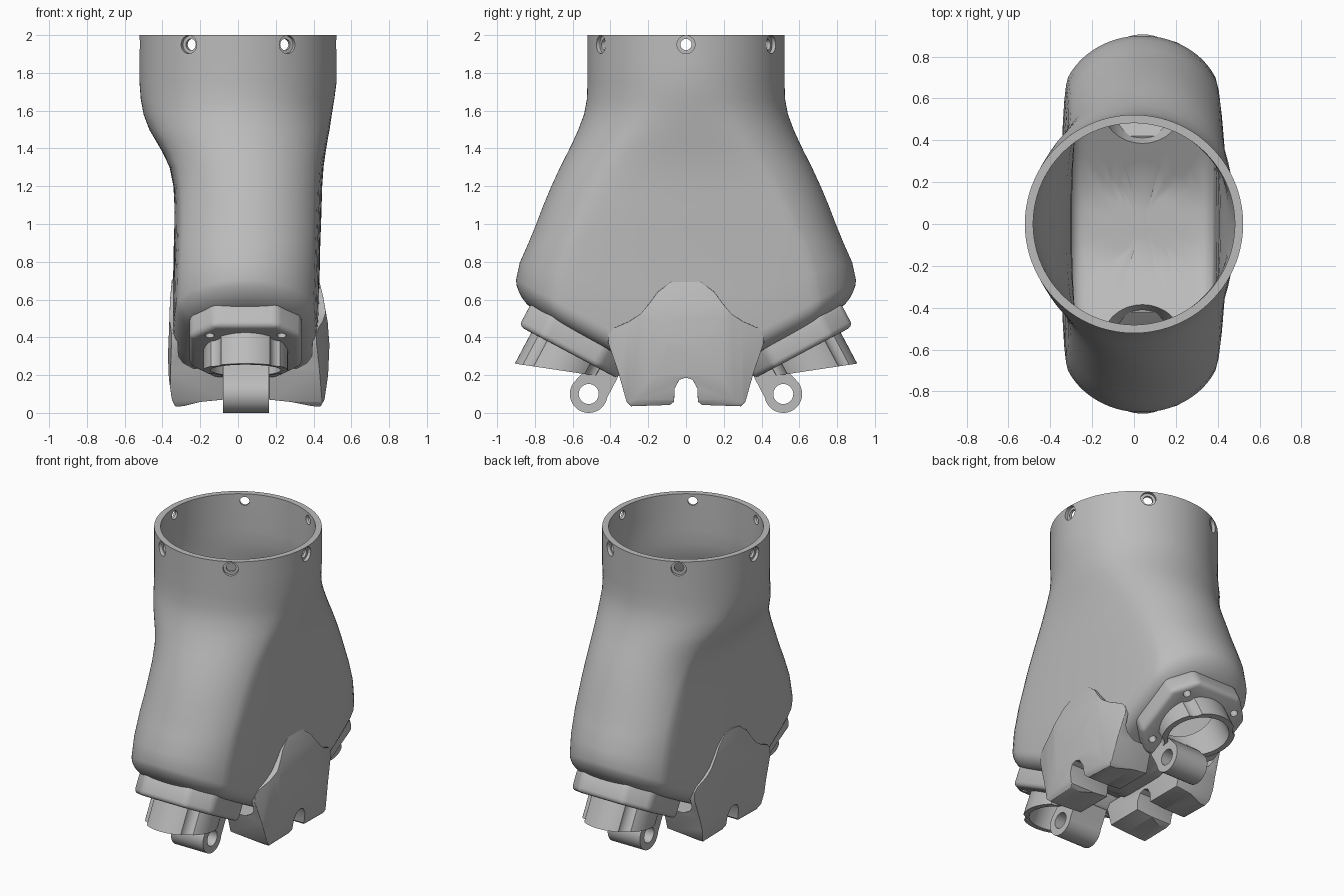
import bpy, bmesh, math
from mathutils import Matrix, Vector

if "Cube" in bpy.data.objects:
    bpy.data.objects.remove(bpy.data.objects["Cube"])

grey = bpy.data.materials.new("plain_grey")
grey.use_nodes = True
grey.diffuse_color = (0.5, 0.5, 0.5, 1)
grey.node_tree.nodes["Principled BSDF"].inputs["Base Color"].default_value = (0.5, 0.5, 0.5, 1)

MID = 0.04                      # centre of the lower body in x
TILT = math.radians(28)         # slope of the two underside faces
SIN, COS, TAN = math.sin(TILT), math.cos(TILT), math.tan(TILT)


def finish(bm, name):
    bmesh.ops.recalc_face_normals(bm, faces=bm.faces)
    mesh = bpy.data.meshes.new(name)
    bm.to_mesh(mesh)
    bm.free()
    mesh.materials.append(grey)
    ob = bpy.data.objects.new(name, mesh)
    bpy.context.collection.objects.link(ob)
    return ob


def select(ob):
    bpy.ops.object.select_all(action="DESELECT")
    bpy.context.view_layer.objects.active = ob
    ob.select_set(True)


def modify(ob, kind, **settings):
    mod = ob.modifiers.new(kind.lower(), kind)
    for key, value in settings.items():
        setattr(mod, key, value)
    select(ob)
    bpy.ops.object.modifier_apply(modifier=mod.name)


def combine(ob, tool, operation="DIFFERENCE", keep=False):
    modify(ob, "BOOLEAN", object=tool, operation=operation, solver="EXACT")
    if not keep:
        bpy.data.objects.remove(tool)


def smooth(ob):
    select(ob)
    bpy.ops.object.shade_smooth_by_angle(angle=math.radians(35))


def prism(name, points, lo, hi, frame=Matrix()):
    """Polygon in the frame's first two axes, extruded along its third."""
    bm = bmesh.new()
    a, b = [[bm.verts.new(frame @ Vector((u, v, w))) for u, v in points] for w in (lo, hi)]
    bm.faces.new(a)
    bm.faces.new(b)
    for i in range(len(a)):
        j = (i + 1) % len(a)
        bm.faces.new((a[i], a[j], b[j], b[i]))
    return finish(bm, name)


def circle(radius, count=40, u=0, v=0):
    return [(u + radius * math.cos(math.tau * i / count + .07),
             v + radius * math.sin(math.tau * i / count + .07)) for i in range(count)]


def frame(x_axis, y_axis, z_axis, origin=(0, 0, 0)):
    m = Matrix((x_axis, y_axis, z_axis)).transposed().to_4x4()
    m.translation = origin
    return m


YZ = frame((0, 1, 0), (0, 0, 1), (1, 0, 0))
XZ = frame((1, 0, 0), (0, 0, 1), (0, 1, 0))


# Main shell: round neck lofted into a long rounded box
def section(x0, x1, half_y, r, inset=0, count=96):
    half_x, cx = (x1 - x0) / 2, (x0 + x1) / 2
    ring = []
    for i in range(count):
        t = math.tau * (i + .5) / count
        v = max(-1, min(1, 2.4 * math.sin(t)))
        ring.append((cx + (half_x - inset) * math.cos(t),
                     (r - inset) * math.sin(t) + (half_y - r) * v * (3 - v * v) / 2))
    return ring


def floor_z(y):
    return max(0.21, 0.115 + TAN * abs(y))


sections = [(2, -.522, .522, .522, .522), (1.88, -.522, .522, .522, .522), (1.75, -.522, .522, .522, .522),
            (1.66, -.515, .51, .525, .51), (1.58, -.5, .497, .54, .49), (1.5, -.47, .485, .57, .465),
            (1.44, -.435, .474, .597, .445), (1.38, -.4, .464, .626, .43), (1.3, -.362, .453, .667, .41),
            (1.2, -.342, .446, .713, .39), (1.1, -.337, .443, .755, .375), (1, -.337, .44, .793, .365),
            (.9, -.34, .436, .834, .355)]
rings = [[(x, y, row[0]) for x, y in section(*row[1:])] for row in sections]
EDGE = 0.11
base = (-.35, .424, .9, .34)
for t, row in ((.5, (-.346, .43, .88, .345)), (1, base)):
    rings.append([(x, y, .9 + t * (floor_z(y) + EDGE - .9)) for x, y in section(*row)])
for step in range(1, 7):
    a = step * math.pi / 12
    rings.append([(x, y, floor_z(y) + EDGE * (1 - math.sin(a)))
                  for x, y in section(*base, inset=EDGE * (1 - math.cos(a)))])
edge_ring = rings[-1]
for scale in (.85, .7, .55, .4, .25, .1):
    rings.append([(MID + (x - MID) * scale, y * scale, floor_z(y * scale)) for x, y, _ in edge_ring])

bm = bmesh.new()
loops = [[bm.verts.new(p) for p in ring] for ring in rings]
for a, b in zip(loops, loops[1:]):
    for i in range(len(a)):
        j = (i + 1) % len(a)
        bm.faces.new((a[i], a[j], b[j], b[i]))
bm.faces.new(loops[-1])
shell = finish(bm, "main_shell")
# make sure the wall grows inward from the outer surface
if shell.data.polygons[0].normal.dot(shell.data.polygons[0].center * Vector((1, 1, 0))) < 0:
    shell.data.flip_normals()
modify(shell, "SOLIDIFY", thickness=0.04, offset=-1)

# Six countersunk screw holes around the neck
for i in range(6):
    a = i * math.pi / 3
    out = Vector((math.cos(a), math.sin(a), 0))
    side = Vector((-out.y, out.x, 0))
    m = frame(side, (0, 0, 1), out, (0, 0, 1.95))
    combine(shell, prism("cutter", circle(.03, 25), .4, .6, m))
    combine(shell, prism("cutter", circle(.048, 25), .499, .6, m))

# Slanted ports with flange, scalloped spigot and hinge lug
for side, label in ((-1, "front"), (1, "back")):
    m = frame((1, 0, 0), (0, side * COS, SIN), (0, side * SIN, -COS), (MID, side * .57, .417))
    h, c = .297, .13
    outline = [(-h, c - h), (c - h, -h), (h - c, -h), (h, c - h),
               (h, h - c), (h - c, h), (c - h, h), (-h, h - c)]
    flange = prism(label + "_port_flange", outline, -.035, .11, m)
    modify(flange, "BEVEL", width=.03, segments=4, limit_method="ANGLE")

    spigot = prism(label + "_port_spigot", circle(.224, 64), .02, .45, m)
    for u in (-.19, .19):
        for v in (-.19, .19):
            combine(spigot, prism("cutter", circle(.062, 24, u, v), .0, .6, m))
            combine(flange, prism("cutter", circle(.024, 20, u, v), -.2, .3, m))
    # trim the spigot end nearly level
    trim = prism("cutter", [(side * .3, .17), (side * 1.1, .29), (side * 1.1, -.4), (side * .3, -.4)],
                 -.6, .7, YZ)
    combine(spigot, trim)
    bore = prism("cutter", circle(.187, 64), -.12, .7, m)
    for part in (shell, flange, spigot):
        combine(part, bore, keep=True)
    bpy.data.objects.remove(bore)
    smooth(flange)
    smooth(spigot)

    arc = [(.515 + .1 * math.cos(math.radians(d)), .1 + .1 * math.sin(math.radians(d)))
           for d in range(40, -171, -7)]
    arm = arc + [(.365, .18), (.33, .28), (.42, .32), (.53, .23)]
    lug = prism(label + "_hinge_lug", [(side * y, z) for y, z in arm], -.08, .165, YZ)
    combine(lug, prism("cutter", circle(.053, 32, side * .515, .1), -.3, .4, YZ))
    smooth(lug)

# Side plates, bulged in height and in plan, whose lower ends form notched feet
half = [(.08, .692), (.15, .64), (.19, .585), (.24, .525), (.3, .485), (.38, .45), (.41, .42), (.412, .37),
        (.36, .22), (.315, .06), (.29, .035), (.085, .042), (.063, .06), (.06, .13), (.035, .175)]
plate_outline = [(0, .705)] + half + [(0, .187)] + [(-y, z) for y, z in reversed(half)]
plates = {
    "left": (.488, -.068, [(.39, .75), (.425, .72), (.45, .62), (.475, .48), (.484, .36), (.477, .2),
                           (.458, .07), (.435, .03), (.38, .038), (.28, .058), (.165, .07), (.165, .235),
                           (.31, .235), (.365, .265), (.39, .3), (.4, .5)]),
    "right": (-.374, .02, [(-.32, .75), (-.349, .72), (-.36, .6), (-.365, .45), (-.371, .3), (-.366, .18),
                           (-.35, .07), (-.33, .03), (-.28, .038), (-.2, .058), (-.08, .07), (-.08, .235),
                           (-.235, .235), (-.29, .265), (-.315, .3), (-.325, .5)])}
for label, (crown, fall, profile) in plates.items():
    plate = prism(label + "_side_plate", plate_outline, -.7, .7, YZ)
    combine(plate, prism("cutter", profile, -.6, .6, XZ), "INTERSECT")
    plan = [(crown + fall * (y / 4) ** 2, y / 10) for y in range(-5, 6)]
    combine(plate, prism("cutter", plan + [(MID, .5), (MID, -.5)], -.1, .9), "INTERSECT")
    modify(plate, "BEVEL", width=.022, segments=4, limit_method="ANGLE", angle_limit=math.radians(50))
    smooth(plate)

smooth(shell)
